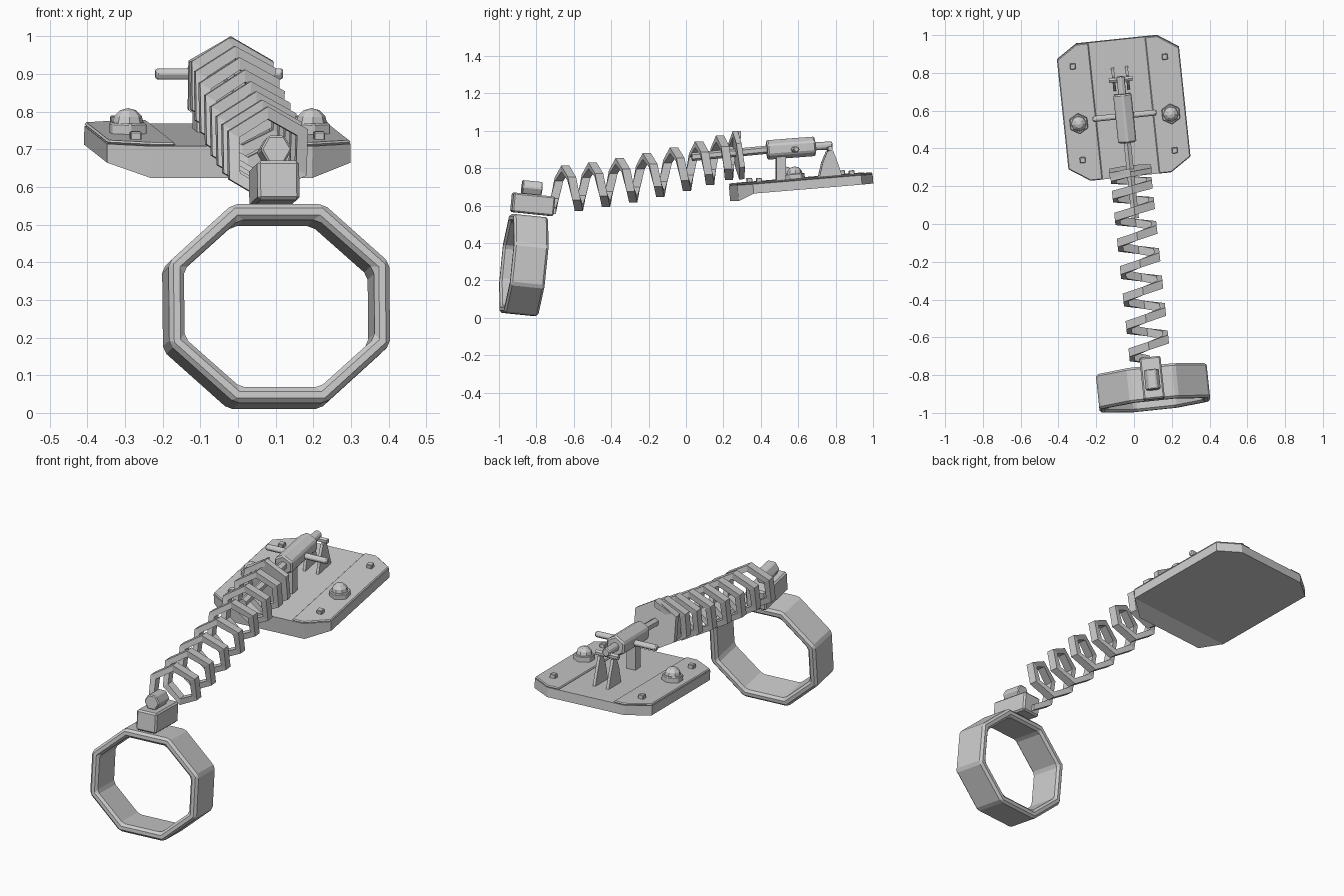
import bpy, bmesh, math
from mathutils import Matrix, Vector

if "Cube" in bpy.data.objects:
    bpy.data.objects.remove(bpy.data.objects["Cube"])

metal = bpy.data.materials.new("grey_metal")
metal.use_nodes = True
GREY = (0.6, 0.6, 0.6, 1)
metal.diffuse_color = GREY
metal.node_tree.nodes["Principled BSDF"].inputs["Base Color"].default_value = GREY

# The whole assembly is turned slightly about z; CX is its centre line
YAW = Matrix.Rotation(math.radians(6), 4, "Z")
CX = 0.01


def finish(name, bm, mat=Matrix(), bevel=0.0):
    bmesh.ops.recalc_face_normals(bm, faces=bm.faces)
    bm.transform(YAW @ mat)
    mesh = bpy.data.meshes.new(name)
    bm.to_mesh(mesh)
    bm.free()
    mesh.materials.append(metal)
    obj = bpy.data.objects.new(name, mesh)
    bpy.context.collection.objects.link(obj)
    if bevel:
        add_bevel(obj, bevel)
    return obj


def add_bevel(obj, width):
    mod = obj.modifiers.new("edge_bevel", "BEVEL")
    mod.width = width
    mod.segments = 1
    mod.limit_method = "ANGLE"


def rod(name, a, b, r, sides=6, flat_up=False, mat=Matrix(), bevel=0.0, caps=True, squash=1):
    """Prism between two points, with a corner or a flat side up."""
    a, b = Vector(a), Vector(b)
    bm = bmesh.new()
    bmesh.ops.create_cone(bm, cap_ends=caps, segments=sides, radius1=r, radius2=r,
                          depth=(b - a).length)
    if flat_up:
        bm.transform(Matrix.Rotation(math.pi / sides, 4, "Z"))
    bm.transform(Matrix.Diagonal((1, squash, 1, 1)))
    turn = (b - a).to_track_quat("Z", "Y").to_matrix().to_4x4()
    return finish(name, bm, mat @ Matrix.Translation((a + b) / 2) @ turn, bevel)


def box(name, centre, size, mat=Matrix(), bevel=0.0):
    bm = bmesh.new()
    bmesh.ops.create_cube(bm, size=1)
    bm.transform(Matrix.Translation(centre) @ Matrix.Diagonal((*size, 1)))
    return finish(name, bm, mat, bevel)


def slab(outline, depth):
    """Bmesh of a flat outline at z = 0 extruded downwards."""
    bm = bmesh.new()
    face = bm.faces.new([bm.verts.new((x, y, 0)) for x, y in outline])
    ext = bmesh.ops.extrude_face_region(bm, geom=[face])
    for v in ext["geom"]:
        if isinstance(v, bmesh.types.BMVert):
            v.co.z -= depth
    return bm


# Mounting plate with clipped corners and a deeper front lip
PLATE = Matrix.Translation((CX, 0.615, 0.748)) @ Matrix.Rotation(math.radians(4.7), 4, "X")
W, L, CW, CL = 0.325, 0.365, 0.215, 0.292
STEP = 0.01
bm = slab([(-CW, -L), (CW, -L), (W, -CL), (W, CL), (CW, L), (-CW, L), (-W, CL), (-W, -CL)], 0.05)
low = [v for v in bm.verts if v.co.z < -0.01]
bottom = next(f for f in bm.faces if all(v in low for v in f.verts))
hinge = [v for v in low if abs(v.co.y + CL) < 1e-4]
bmesh.utils.face_split(bottom, hinge[0], hinge[1])
for v in low:
    if v.co.y < -CL - 0.01:
        v.co.z -= 0.035
finish("mounting_plate", bm, PLATE @ Matrix.Translation((0, 0, -STEP)))

# Raised side panels, corner studs and domed bolts
for s, side in ((1, "left"), (-1, "right")):
    bm = slab([(s * 0.15, -L), (s * CW, -L), (s * W, -CL),
               (s * W, CL), (s * CW, L), (s * 0.15, L)], STEP)
    finish(side + "_side_panel", bm, PLATE, 0.006)
    for y, end in ((-0.25, "front"), (0.25, "back")):
        box(f"{side}_{end}_stud", (s * 0.245, y, 0.008), (0.03, 0.03, 0.024), PLATE, 0.003)
    rod(side + "_bolt_base", (s * 0.245, -0.055, -0.005), (s * 0.245, -0.055, 0.028),
        0.054, mat=PLATE, bevel=0.004)
    bm = bmesh.new()
    bmesh.ops.create_uvsphere(bm, u_segments=8, v_segments=6, radius=0.042)
    finish(side + "_bolt_dome", bm, PLATE @ Matrix.Translation((s * 0.245, -0.055, 0.024)))

    # Rear bracket cheeks
    cheek = [(0.71, 0.745), (0.73, 0.83), (0.755, 0.89), (0.785, 0.895),
             (0.81, 0.83), (0.835, 0.755)]
    bm = slab(cheek, 0.015)
    stand = Matrix(((0, 0, 1, CX + s * 0.037 + 0.0075), (1, 0, 0, 0), (0, 1, 0, 0), (0, 0, 0, 1)))
    finish(side + "_rear_bracket", bm, stand)

# Barrel, plunger rods, cross handle and supports
rod("barrel", (CX, 0.433, 0.897), (CX, 0.692, 0.917), 0.056, bevel=0.008)
rod("plunger_rod", (CX, 0.03, 0.86), (CX, 0.45, 0.9), 0.022)
rod("rear_rod", (CX, 0.68, 0.916), (CX, 0.785, 0.922), 0.024, bevel=0.005)
rod("cross_handle", (CX - 0.17, 0.575, 0.9), (CX + 0.17, 0.575, 0.9), 0.018, bevel=0.006)
rod("rear_pin", (CX - 0.063, 0.768, 0.905), (CX + 0.063, 0.768, 0.905), 0.014)
box("barrel_post", (CX, 0.508, 0.8), (0.05, 0.05, 0.14))

# Hexagonal coil spring with a flat band section, tighter towards the back
bm = bmesh.new()
rings = []
for k in range(-3, 43):
    t = k / 6
    phi = t * math.tau
    y = -0.65 + 0.146 * t - 0.011 * max(0, t - 4) ** 2
    u = y + 0.65
    z = 0.688 + 0.11 * u + 0.1 * u * u
    rings.append([bm.verts.new((CX + r * math.sin(phi), y + w, z + r * math.cos(phi)))
                  for r, w in ((0.092, -0.022), (0.125, -0.022), (0.125, 0.022), (0.092, 0.022))])
for p, q in zip(rings, rings[1:]):
    for i in range(4):
        j = (i + 1) % 4
        bm.faces.new((p[i], p[j], q[j], q[i]))
bm.faces.new(rings[0])
bm.faces.new(rings[-1])
finish("coil_spring", bm)
rod("spring_end_plate", (CX, 0.267, 0.867), (CX, 0.295, 0.871), 0.13)

# Octagonal ring, tilted back, with its clamp block and nut
TILT = Matrix.Translation((CX, -0.873, 0.282)) @ Matrix.Rotation(math.radians(-5.8), 4, "X")
ring = rod("octagon_ring", (0, -0.093, 0), (0, 0.093, 0), 0.319, 8, True, TILT,
           caps=False, squash=0.9)
wall = ring.modifiers.new("wall", "SOLIDIFY")
wall.thickness = 0.045
wall.offset = -1
add_bevel(ring, 0.012)
box("clamp_block", (0, 0.015, 0.328), (0.112, 0.225, 0.105), TILT, 0.008)
rod("clamp_nut", (0, -0.052, 0.415), (0, 0.055, 0.415), 0.042, flat_up=True, mat=TILT, bevel=0.005)
